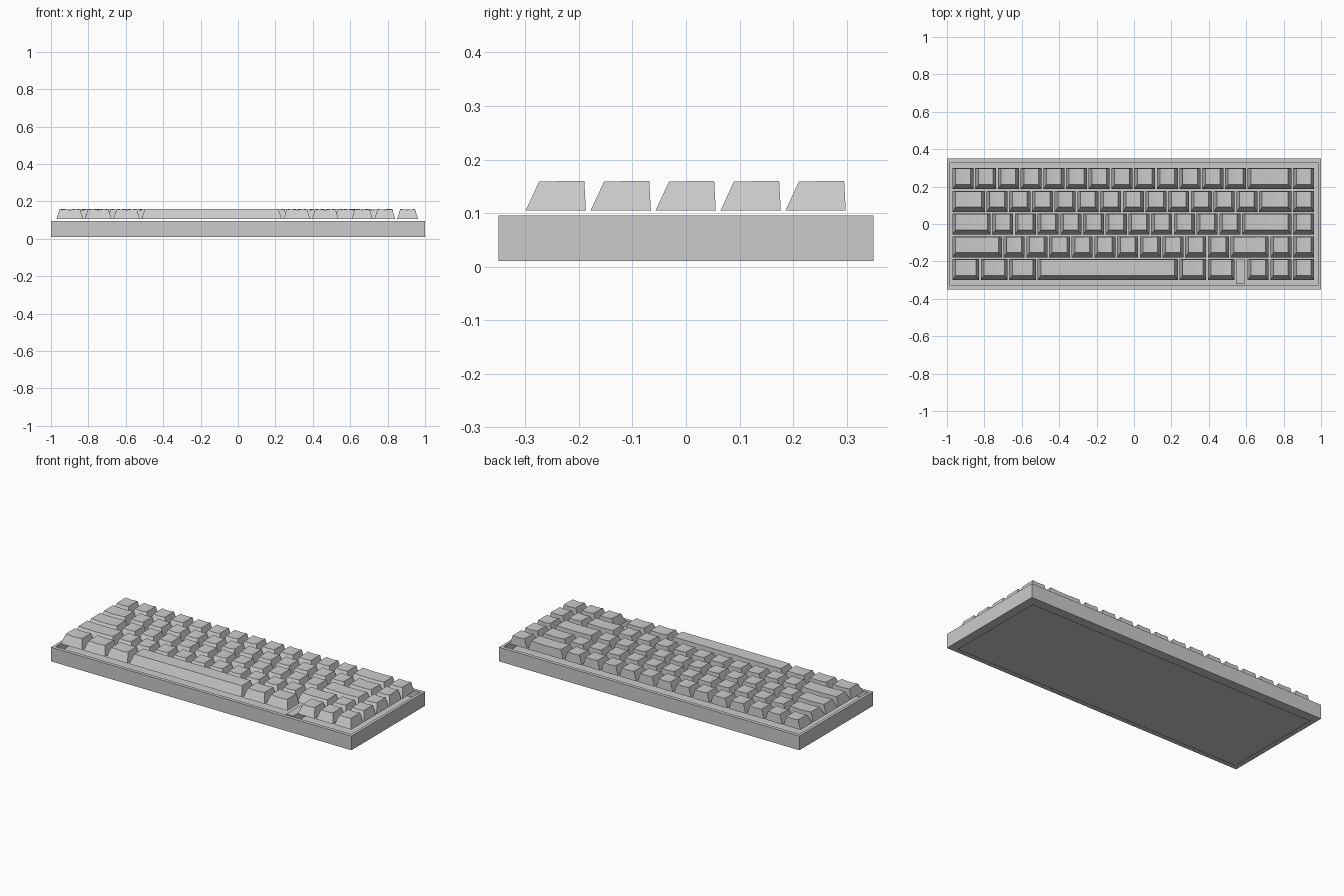
import bpy, bmesh
from mathutils import Vector

if "Cube" in bpy.data.objects:
    bpy.data.objects.remove(bpy.data.objects["Cube"])

U = 0.1214          # key pitch
GAP = 0.009         # gap between neighbouring caps
X0 = -0.975         # left end of every key row
Z_BOT, Z_TOP = 0.105, 0.160


def finish(bm, name):
    bmesh.ops.recalc_face_normals(bm, faces=bm.faces)
    me = bpy.data.meshes.new(name)
    bm.to_mesh(me)
    bm.free()
    ob = bpy.data.objects.new(name, me)
    bpy.context.collection.objects.link(ob)
    return ob


def box(bm, x0, x1, y0, y1, z0, z1):
    verts = bmesh.ops.create_cube(bm, size=1)["verts"]
    for v in verts:
        v.co = Vector(((x0 + x1) / 2 + v.co.x * (x1 - x0),
                       (y0 + y1) / 2 + v.co.y * (y1 - y0),
                       (z0 + z1) / 2 + v.co.z * (z1 - z0)))


# case: a box whose top is inset and sunk to form the key well
bm = bmesh.new()
box(bm, -1, 1, -0.35, 0.35, 0.01, 0.095)
top = max(bm.faces, key=lambda f: f.calc_center_median().z)
bmesh.ops.inset_region(bm, faces=[top], thickness=0.03)
for v in top.verts:
    v.co.x = 0.983 if v.co.x > 0 else -0.983
well = bmesh.ops.extrude_discrete_faces(bm, faces=[top])["faces"][0]
for v in well.verts:
    v.co.z = 0.05
finish(bm, "case")

# filler block beside the arrow keys
bm = bmesh.new()
box(bm, 0.545, 0.592, -0.32, -0.187, 0.05, 0.095)
finish(bm, "case_spacer")

# thin base sheet under the case
bm = bmesh.new()
bm.faces.new([bm.verts.new(p) for p in ((-0.96, -0.31, 0), (-0.96, 0.31, 0),
                                        (0.96, 0.31, 0), (0.96, -0.31, 0))])
base = finish(bm, "base_sheet")
if base.data.polygons[0].normal.z > 0:
    base.data.flip_normals()


# keycap: sloped front and sides, near-vertical back, top dished across x
def keycap(name, x, width, y, dish):
    x0, x1 = x + GAP / 2, x + width * U - GAP / 2
    y0, y1 = y, y + U - GAP
    n = 6 if dish else 1
    bm = bmesh.new()
    low = [bm.verts.new(p) for p in ((x0, y0, Z_BOT), (x1, y0, Z_BOT),
                                     (x1, y1, Z_BOT), (x0, y1, Z_BOT))]
    a, b = x0 + 0.017, x1 - 0.017
    front, back = [], []
    for i in range(n + 1):
        t = i / n
        s = 0.0035 * (1 - (2 * t - 1) ** 2) if dish else 0
        front.append(bm.verts.new((a + (b - a) * t, y0 + 0.025, Z_TOP - 0.001 - s)))
        back.append(bm.verts.new((a + (b - a) * t, y1 - 0.003, Z_TOP - s)))
    for i in range(n):
        bm.faces.new((front[i], front[i + 1], back[i + 1], back[i]))
    bm.faces.new([low[0], low[1]] + front[::-1])
    bm.faces.new([low[2], low[3]] + back)
    bm.faces.new((low[3], low[0], front[0], back[0]))
    bm.faces.new((low[1], low[2], back[-1], front[-1]))
    bm.faces.new(low[::-1])
    finish(bm, name)


# key widths per row, front to back; negative means an empty gap
rows = [
    [1.25] * 3 + [6.25, 1.25, 1.25, -0.5, 1, 1, 1],
    [2.25] + [1] * 10 + [1.75, 1, 1],
    [1.75] + [1] * 11 + [2.25, 1],
    [1.5] + [1] * 12 + [1.5, 1],
    [1] * 13 + [2, 1],
]
for r, widths in enumerate(rows):
    x = X0
    for c, w in enumerate(widths):
        if w > 0:
            keycap(f"key_row{r + 1}_{c + 1}", x, w, -0.2995 + r * U, w < 6)
        x += abs(w) * U
